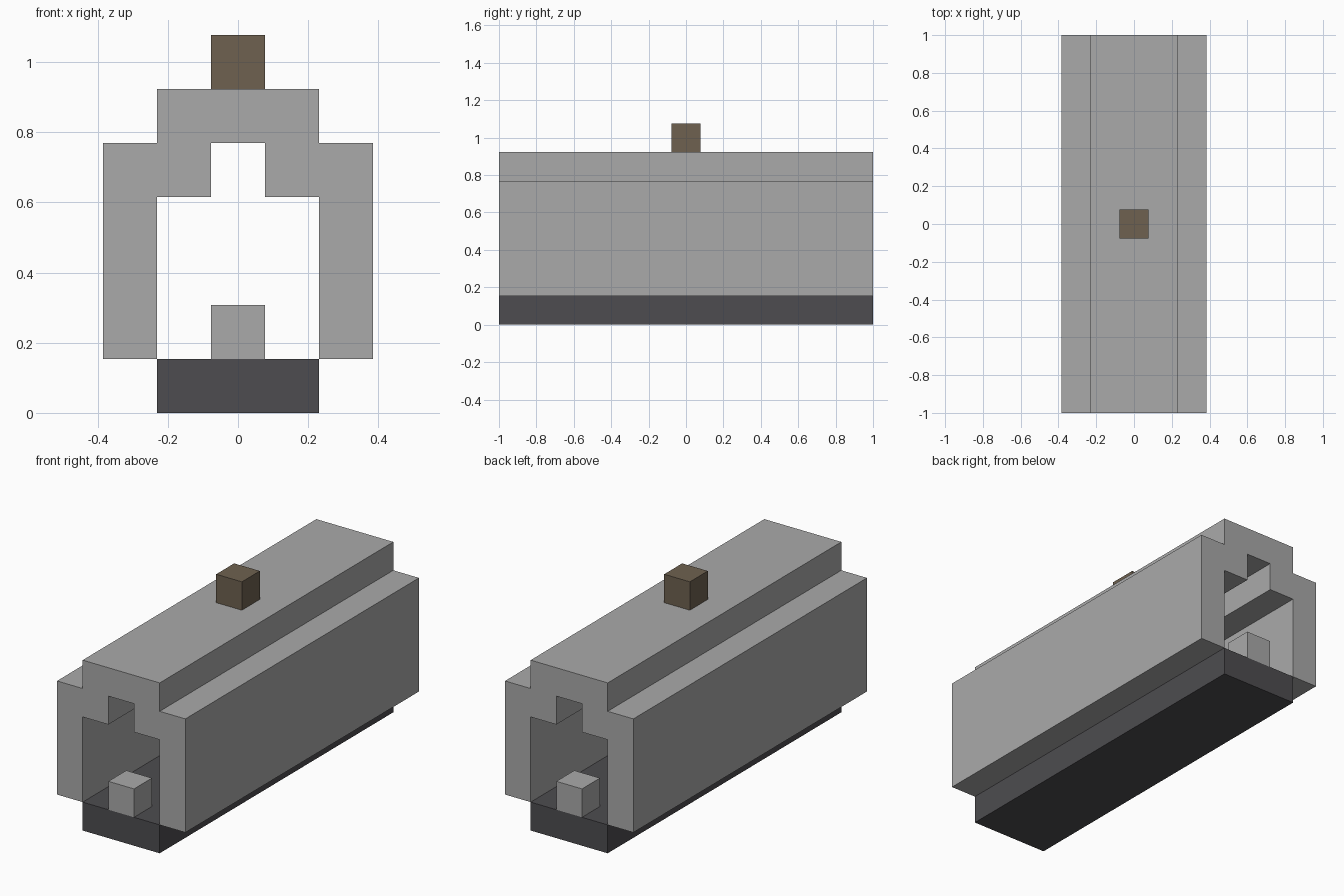
import bpy
import bmesh
from mathutils import Vector

cube = bpy.data.objects.get("Cube")
if cube:
    bpy.data.objects.remove(cube, do_unlink=True)

U = 2 / 13  # block size: the body is thirteen blocks long


def material(name, rgb):
    mat = bpy.data.materials.new(name)
    mat.use_nodes = True
    color = (*rgb, 1)
    mat.diffuse_color = color
    mat.node_tree.nodes["Principled BSDF"].inputs["Base Color"].default_value = color
    return mat


grey = material("light_grey", (0.4, 0.4, 0.4))
dark = material("dark_grey", (0.075, 0.073, 0.08))
brown = material("brown", (0.156, 0.12, 0.08))


def prism(name, profile, y, length, mat):
    """Extrude an x-z profile, in blocks, along y."""
    bm = bmesh.new()
    front = y - length / 2
    face = bm.faces.new([bm.verts.new(Vector((x, front, z)) * U) for x, z in profile])
    extruded = bmesh.ops.extrude_face_region(bm, geom=[face])["geom"]
    verts = [v for v in extruded if isinstance(v, bmesh.types.BMVert)]
    bmesh.ops.translate(bm, verts=verts, vec=(0, length * U, 0))
    bmesh.ops.recalc_face_normals(bm, faces=bm.faces)
    mesh = bpy.data.meshes.new(name)
    bm.to_mesh(mesh)
    bm.free()
    mesh.materials.append(mat)
    obj = bpy.data.objects.new(name, mesh)
    bpy.context.collection.objects.link(obj)
    return obj


def box(name, width, z, y, length, mat):
    h = width / 2
    return prism(name, [(-h, z), (h, z), (h, z + 1), (-h, z + 1)], y, length, mat)


# Stepped hollow shell: one half of the section, mirrored
half = [(0.5, 5), (0.5, 4), (1.5, 4), (1.5, 1), (2.5, 1), (2.5, 5), (1.5, 5), (1.5, 6)]
section = half + [(-x, z) for x, z in reversed(half)]
prism("shell", section, 0, 13, grey)

# Floor slab and the knob on the roof
box("base", 3, 0, 0, 13, dark)
box("roof_knob", 1, 6, 0, 1, brown)

# Small block on the floor at each open end
for name, side in (("front_block", -1), ("back_block", 1)):
    box(name, 1, 1, side * 6, 1, grey)
